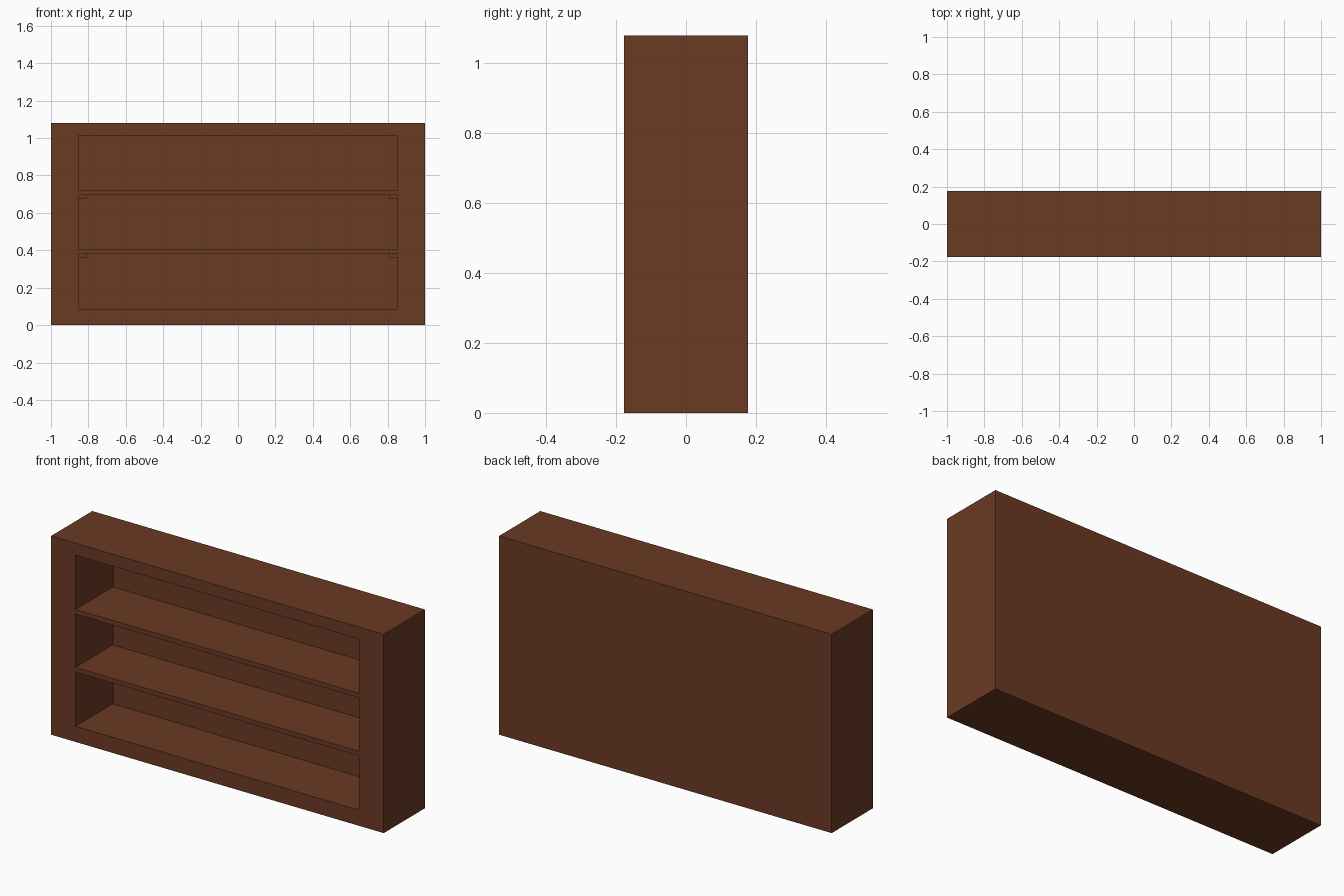
import bpy

if "Cube" in bpy.data.objects:
    bpy.data.objects.remove(bpy.data.objects["Cube"])

# single wood colour
wood = bpy.data.materials.new("brown_wood")
wood.diffuse_color = (0.147, 0.042, 0.017, 1)
wood.use_nodes = True
wood.node_tree.nodes["Principled BSDF"].inputs["Base Color"].default_value = wood.diffuse_color

def box(name, x, y, z):
    """Box from (min, max) ranges on each axis."""
    r = (x, y, z)
    bpy.ops.mesh.primitive_cube_add(size=1, location=[(a + b) / 2 for a, b in r])
    ob = bpy.context.object
    ob.name = name
    ob.scale = [b - a for a, b in r]
    bpy.ops.object.transform_apply(location=False, rotation=False, scale=True)
    ob.data.materials.append(wood)
    return ob

FRONT, BACK, INNER_BACK = -0.177, 0.177, 0.143
HALF = 0.853
bays = [(0.085, 0.38), (0.405, 0.695), (0.72, 1.015)]

# case: solid block with three open bays, the shelves left between them
case = box("bookcase_case", (-1, 1), (FRONT, BACK), (0, 1.08))
for z in bays:
    cutter = box("bay_cutter", (-HALF, HALF), (FRONT - 0.1, INNER_BACK), z)
    cutter.hide_render = True
    mod = case.modifiers.new("bay", 'BOOLEAN')
    mod.operation = 'DIFFERENCE'
    mod.solver = 'EXACT'
    mod.object = cutter
    bpy.context.view_layer.objects.active = case
    bpy.ops.object.modifier_apply(modifier=mod.name)
    bpy.data.objects.remove(cutter)

# cleats under the two shelves, set back from the front
for i, (_, top) in enumerate(bays[:2]):
    for side, s in (("left", -1), ("right", 1)):
        xs = sorted((s * 0.81, s * (HALF + 0.005)))
        box(f"shelf_cleat_{side}_{i + 1}", xs, (-0.09, INNER_BACK + 0.005),
            (top - 0.02, top + 0.005))
